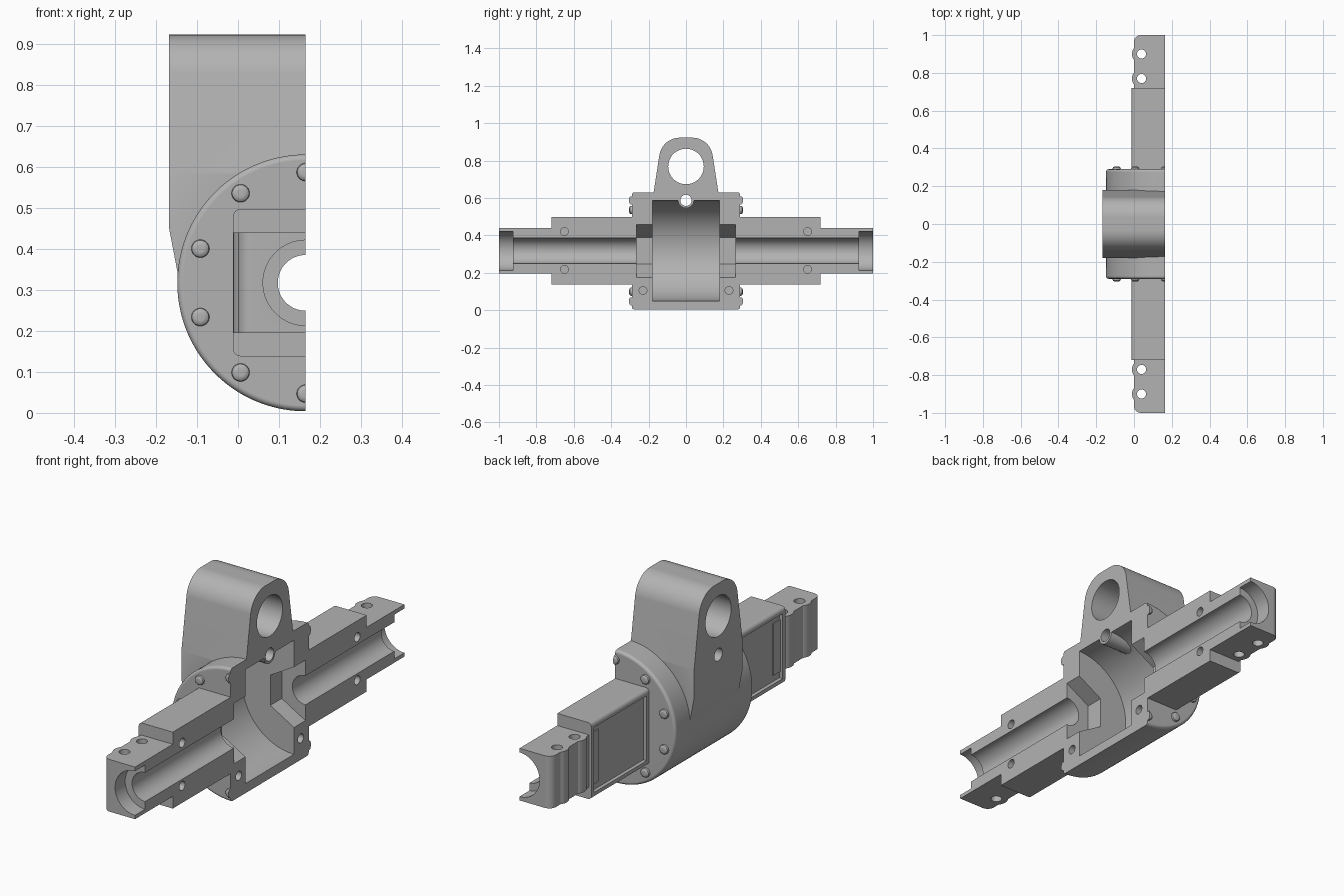
import bpy
import bmesh
from math import cos, sin, pi, radians
from mathutils import Vector

if "Cube" in bpy.data.objects:
    bpy.data.objects.remove(bpy.data.objects["Cube"])

CUT, MID = 0.165, 0.317      # section plane x, shaft axis height

steel = bpy.data.materials.new("plain grey")
steel.use_nodes = True
steel.diffuse_color = (0.45, 0.45, 0.45, 1)
steel.node_tree.nodes["Principled BSDF"].inputs["Base Color"].default_value = (0.45, 0.45, 0.45, 1)


def finish(name, bm):
    bmesh.ops.recalc_face_normals(bm, faces=bm.faces)
    mesh = bpy.data.meshes.new(name)
    bm.to_mesh(mesh)
    bm.free()
    mesh.materials.append(steel)
    obj = bpy.data.objects.new(name, mesh)
    bpy.context.collection.objects.link(obj)
    return obj


def prism(name, points, axis, lo, hi):
    """Extrude a closed 2D outline along x, y or z."""
    place = {"x": lambda a, b, t: (t, a, b),
             "y": lambda a, b, t: (a, t, b),
             "z": lambda a, b, t: (a, b, t)}[axis]
    bm = bmesh.new()
    low = [bm.verts.new(place(a, b, lo)) for a, b in points]
    high = [bm.verts.new(place(a, b, hi)) for a, b in points]
    bm.faces.new(low)
    bm.faces.new(high)
    n = len(points)
    for i in range(n):
        j = (i + 1) % n
        bm.faces.new((low[i], low[j], high[j], high[i]))
    return finish(name, bm)


def lathe(name, profile, cx=CUT, cz=MID, segs=96):
    """Revolve (radius, y) points about an axis parallel to y."""
    bm = bmesh.new()
    rings = []
    for r, y in profile:
        angles = [2 * pi * (i + 0.5) / segs for i in range(segs)]
        rings.append([bm.verts.new((cx + r * cos(a), y, cz + r * sin(a))) for a in angles])
    for p, q in zip(rings, rings[1:]):
        for i in range(segs):
            j = (i + 1) % segs
            bm.faces.new((p[i], p[j], q[j], q[i]))
    bm.faces.new(rings[0])
    bm.faces.new(rings[-1])
    return finish(name, bm)


def rect(a0, a1, b0, b1):
    return [(a0, b0), (a1, b0), (a1, b1), (a0, b1)]


def circle(a, b, r, n=48, turn=0.0):
    return [(a + r * cos(turn + 2 * pi * i / n), b + r * sin(turn + 2 * pi * i / n)) for i in range(n)]


def rounded(points, radii, steps=8):
    """Replace corners of an outline with arcs."""
    out = []
    for i, r in enumerate(radii):
        p = Vector(points[i])
        u = (Vector(points[i - 1]) - p).normalized()
        v = (Vector(points[(i + 1) % len(points)]) - p).normalized()
        if r == 0:
            out.append(tuple(p))
            continue
        half = u.angle(v) / 2
        centre = p + (u + v).normalized() * r / sin(half)
        start = p + u * r * cos(half) / sin(half) - centre
        end = p + v * r * cos(half) / sin(half) - centre
        total = start.angle(end)
        for k in range(steps + 1):
            t = k / steps
            d = (start * sin((1 - t) * total) + end * sin(t * total)) / sin(total)
            out.append(tuple(centre + d))
    return out


def combine(target, other, operation):
    mod = target.modifiers.new("join", "BOOLEAN")
    mod.operation = operation
    mod.solver = "EXACT"
    mod.object = other
    bpy.context.view_layer.objects.active = target
    bpy.ops.object.modifier_apply(modifier=mod.name)
    bpy.data.objects.remove(other)


def smooth(obj):
    bpy.ops.object.select_all(action="DESELECT")
    obj.select_set(True)
    bpy.context.view_layer.objects.active = obj
    bpy.ops.object.shade_smooth_by_angle(angle=radians(28))
    mod = obj.modifiers.new("flat shading weight", "WEIGHTED_NORMAL")
    mod.keep_sharp = True


# Round drum with softened rims
edge = [(0.313 - 0.014 * (1 - sin(t)), 0.29 - 0.014 * (1 - cos(t)))
        for t in [i * pi / 10 for i in range(6)]]
housing = lathe("housing", [(r, -y) for r, y in edge] + edge[::-1], segs=128)

# Lug with rounded top, tapering into the drum
lug = prism("lug", rounded([(-0.18, 0.3), (0.18, 0.3), (0.18, 0.585), (0.128, 0.922),
                            (-0.128, 0.922), (-0.18, 0.585)],
                           [0, 0, 0, 0.11, 0.11, 0], 14), "x", -0.3, 0.25)
side_taper = prism("side_taper", [(0.25, 0.31), (-0.145, 0.33), (-0.168, 0.45),
                                  (-0.168, 1.0), (0.25, 1.0)], "y", -0.4, 0.4)
combine(lug, side_taper, "INTERSECT")
combine(housing, lug, "UNION")

# Rectangular arms with recessed side panels
arm = prism("arm", rounded([(-0.012, 0.138), (0.25, 0.138), (0.25, 0.497), (-0.012, 0.497)],
                           [0.018, 0, 0, 0.018]), "y", -0.72, 0.72)
for s in (-1, 1):
    y0, y1 = sorted((s * 0.31, s * 0.70))
    combine(arm, prism("panel_cutter", rect(-0.1, 0.005, y0, y1), "z", 0.165, 0.47), "DIFFERENCE")
combine(housing, arm, "UNION")

# Clamp ends with screw bosses
for s in (-1, 1):
    end = prism("clamp_end", rounded([(0.0, s * 0.65), (0.25, s * 0.65), (0.25, s), (0.0, s)],
                                     [0, 0, 0, 0.035]), "z", 0.195, 0.44)
    for y in (0.77, 0.9):
        combine(end, prism("boss", circle(0.04, s * y, 0.051), "z", 0.195, 0.44), "UNION")
    combine(housing, end, "UNION")

# Shaft bore, end counterbores and wheel cavity
half_bore = [(0.104, -1.1), (0.104, -0.925), (0.068, -0.925), (0.068, -0.18), (0.268, -0.18)]
core = lathe("core_cutter", half_bore + [(r, -y) for r, y in half_bore[::-1]])
combine(housing, core, "DIFFERENCE")

# Hexagonal nut pockets
combine(housing, prism("nut_cutter", circle(CUT, MID, 0.142, 6, pi / 2), "y", -0.265, 0.265), "DIFFERENCE")

# Cross tube below the eye, then both cross holes
combine(housing, prism("cross_tube", circle(0, 0.587, 0.042), "x", -0.10, 0.25), "UNION")
combine(housing, prism("tube_cutter", circle(0, 0.587, 0.03), "x", -0.4, 0.4), "DIFFERENCE")
combine(housing, prism("eye_cutter", circle(0, 0.768, 0.095, 64), "x", -0.4, 0.4), "DIFFERENCE")

# Clamp screw holes and blind dowel holes
for s in (-1, 1):
    for y in (0.77, 0.9):
        combine(housing, prism("screw_cutter", circle(0.04, s * y, 0.024, 32), "z", 0, 0.6), "DIFFERENCE")
    for y, z in ((0.65, 0.42), (0.65, 0.218), (0.23, 0.105)):
        combine(housing, prism("dowel_cutter", circle(s * y, z, 0.021, 32), "x", 0.08, 0.4), "DIFFERENCE")


def trim(obj):
    """Keep only the half behind the section plane."""
    combine(obj, prism("section_cutter", rect(-2, 2, -1, 2), "x", CUT, 1), "DIFFERENCE")


trim(housing)
smooth(housing)

# Domed bolt heads around both drum faces
for s, face in ((-1, "front"), (1, "back")):
    for k in range(6):
        a = radians(90 + 36 * k)
        dome = [(0.022, s * 0.28), (0.022, s * 0.294), (0.0205, s * 0.299),
                (0.016, s * 0.3025), (0.009, s * 0.3045)]
        bolt = lathe(f"{face}_bolt_{k + 1}", dome, CUT + 0.27 * cos(a), MID + 0.27 * sin(a), 24)
        if k in (0, 5):
            trim(bolt)
        smooth(bolt)
